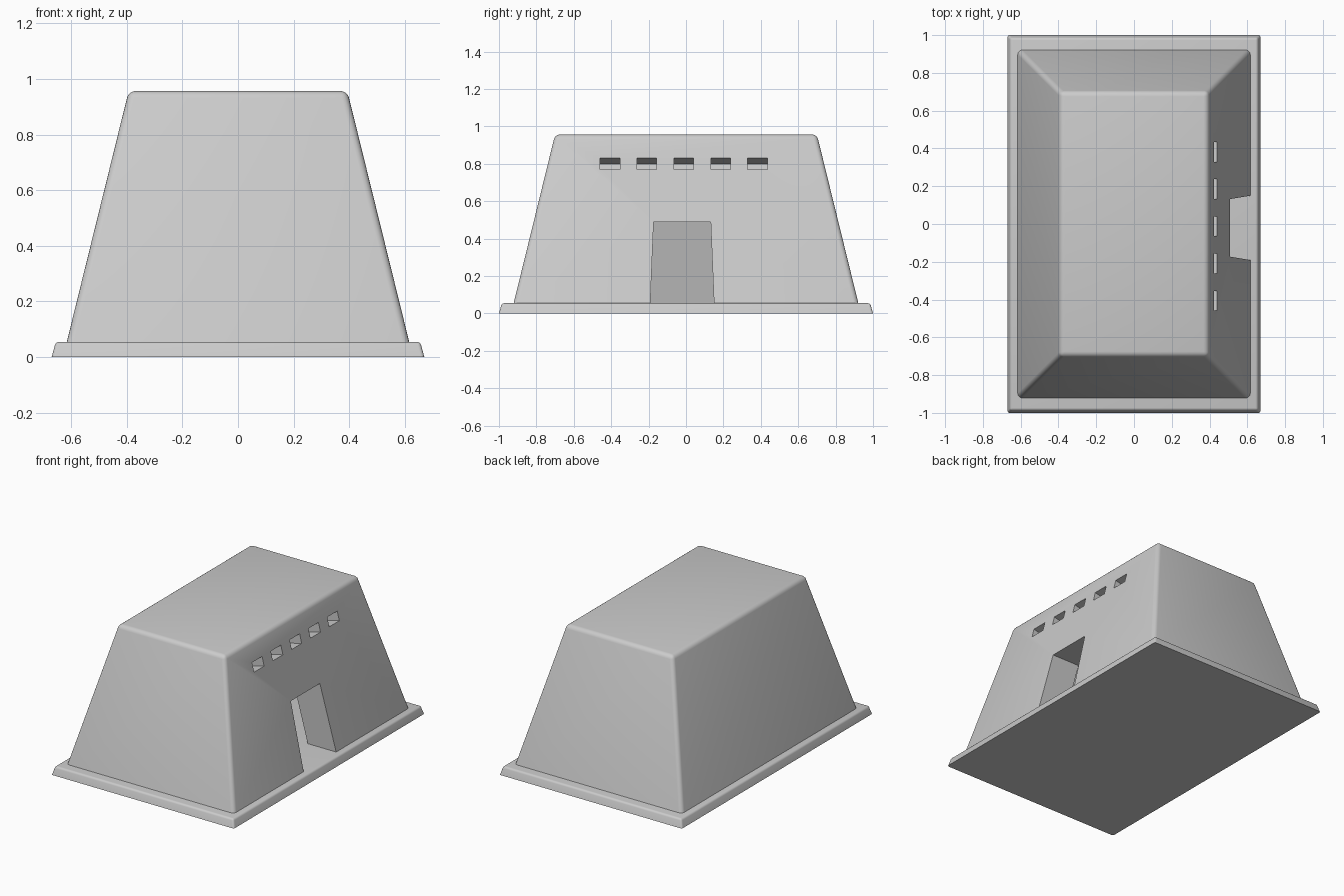
import bpy, bmesh, math
from mathutils import Matrix

if "Cube" in bpy.data.objects:
    bpy.data.objects.remove(bpy.data.objects["Cube"])


def to_object(name, bm):
    bmesh.ops.recalc_face_normals(bm, faces=bm.faces)
    mesh = bpy.data.meshes.new(name)
    bm.to_mesh(mesh)
    bm.free()
    obj = bpy.data.objects.new(name, mesh)
    bpy.context.collection.objects.link(obj)
    return obj


def loft(ring_a, ring_b):
    """Closed solid between two matching outlines."""
    bm = bmesh.new()
    a = [bm.verts.new(p) for p in ring_a]
    b = [bm.verts.new(p) for p in ring_b]
    bm.faces.new(a)
    bm.faces.new(b)
    for i in range(len(a)):
        j = (i + 1) % len(a)
        bm.faces.new((a[i], a[j], b[j], b[i]))
    return bm


def frustum(name, z0, x0, y0, z1, x1, y1, bevel=0.0):
    """Tapered block with every edge but the bottom ones rounded."""
    def rect(x, y, z):
        return [(-x, -y, z), (x, -y, z), (x, y, z), (-x, y, z)]
    bm = loft(rect(x0, y0, z0), rect(x1, y1, z1))
    if bevel:
        edges = [e for e in bm.edges if max(v.co.z for v in e.verts) > z0 + 1e-4]
        bmesh.ops.bevel(bm, geom=edges, offset=bevel, segments=4,
                        profile=0.5, affect='EDGES')
    return to_object(name, bm)


def cut(target, cutter):
    bpy.context.view_layer.objects.active = target
    mod = target.modifiers.new("cut", 'BOOLEAN')
    mod.operation = 'DIFFERENCE'
    mod.solver = 'EXACT'
    mod.object = cutter
    bpy.ops.object.modifier_apply(modifier=mod.name)
    bpy.data.objects.remove(cutter)


def smooth(obj):
    bpy.ops.object.select_all(action='DESELECT')
    obj.select_set(True)
    bpy.context.view_layer.objects.active = obj
    bpy.ops.object.shade_smooth_by_angle(angle=math.radians(30))


# Plinth with a slight taper
base = frustum("base_slab", 0, 0.67, 1.0, 0.055, 0.655, 0.985, 0.012)

# Sloping walls and flat roof
walls = frustum("building_shell", 0.053, 0.616, 0.922, 0.957, 0.393, 0.70, 0.025)

# Room inside
cut(walls, frustum("room_cutter", 0.0, 0.42, 0.73, 0.755, 0.24, 0.55))

# Tapered doorway through the right wall
profile = [(-0.193, 0.0), (0.152, 0.0), (0.132, 0.488), (-0.173, 0.488)]
cut(walls, to_object("door_cutter", loft([(0.15, y, z) for y, z in profile],
                                         [(0.8, y, z) for y, z in profile])))

# Row of blind windows, recessed square to the sloping wall
bm = bmesh.new()
tilt = Matrix.Rotation(-math.atan(0.243), 4, 'Y')
for i in range(5):
    place = Matrix.Translation((0.432, -0.406 + 0.197 * i, 0.80))
    bmesh.ops.create_cube(bm, size=1,
                          matrix=place @ tilt @ Matrix.Diagonal((0.26, 0.105, 0.062, 1)))
cut(walls, to_object("window_cutter", bm))

smooth(base)
smooth(walls)
